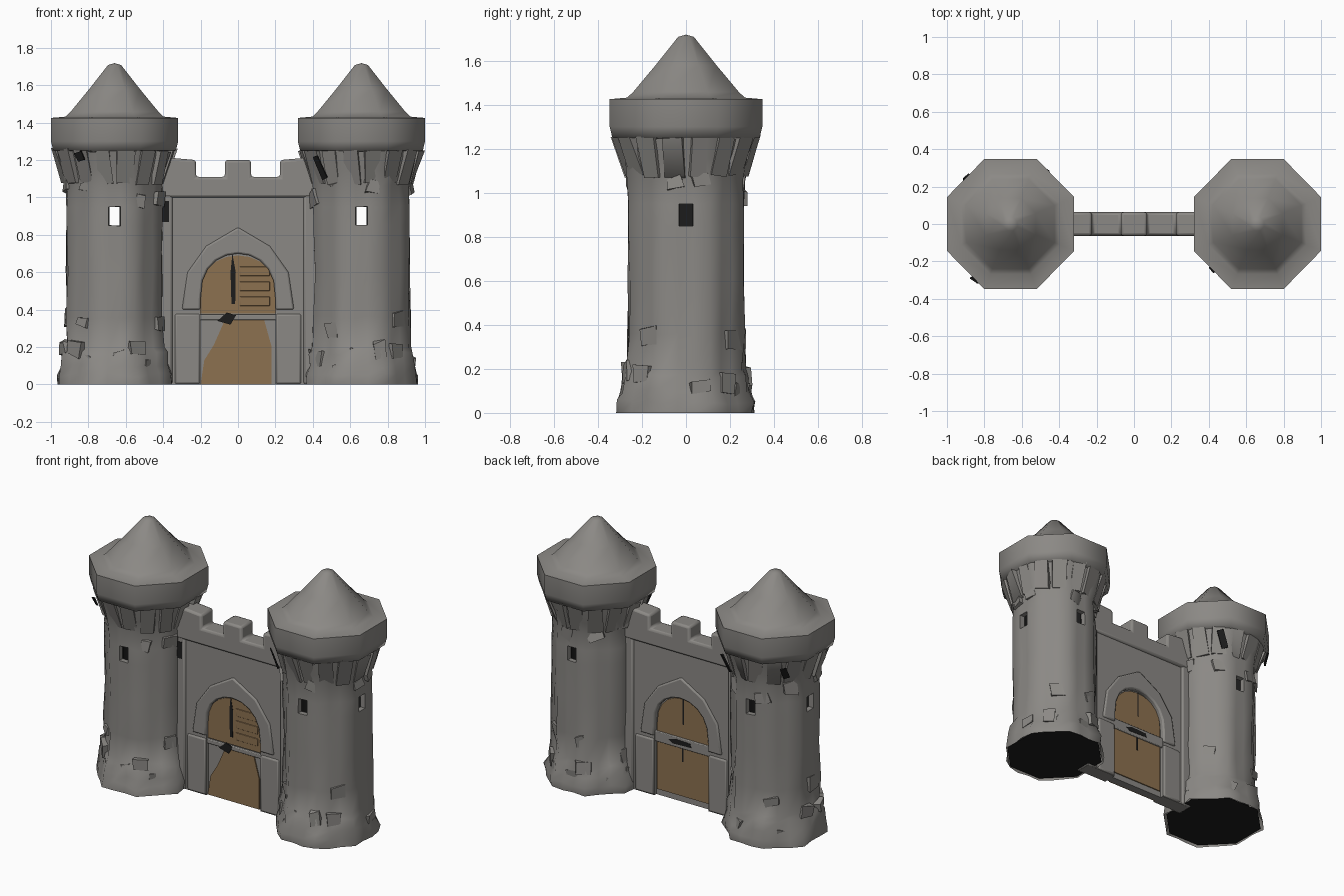
import bpy, bmesh, math, random
from mathutils import Vector, Matrix

random.seed(7)
cube = bpy.data.objects.get("Cube")
if cube:
    bpy.data.objects.remove(cube, do_unlink=True)


def material(name, rgb):
    m = bpy.data.materials.new(name)
    m.use_nodes = True
    m.diffuse_color = (*rgb, 1)
    m.node_tree.nodes["Principled BSDF"].inputs["Base Color"].default_value = (*rgb, 1)
    return m


STONE = material("grey_stone", (0.26, 0.25, 0.235))
WOOD = material("brown_wood", (0.265, 0.165, 0.08))
DARK = material("dark_opening", (0.012, 0.012, 0.012))


def finish(name, bm, mat, angle=50, bevel=0):
    mesh = bpy.data.meshes.new(name)
    bm.to_mesh(mesh)
    bm.free()
    ob = bpy.data.objects.new(name, mesh)
    bpy.context.collection.objects.link(ob)
    mesh.materials.append(mat)
    if bevel:
        mod = ob.modifiers.new("worn_edges", 'BEVEL')
        mod.width = bevel
        mod.segments = 2
    bpy.ops.object.select_all(action='DESELECT')
    ob.select_set(True)
    bpy.context.view_layer.objects.active = ob
    bpy.ops.object.shade_smooth_by_angle(angle=math.radians(angle))
    return ob


def octagon_point(k, cols, apothem, z, cx):
    """Point k on an eight-sided ring whose flats are split into cols strips."""
    side, step = divmod(k, cols)
    t = (-1, -0.3, 0.3)[step]
    a = side * math.pi / 4
    out, along = Vector((math.cos(a), math.sin(a), 0)), Vector((-math.sin(a), math.cos(a), 0))
    p = (out + along * t * math.tan(math.pi / 8)) * apothem
    return Vector((p.x + cx, p.y * 1.02, z))


def octagon_tube(rings, cx, cols, rough=None, tip=None):
    """Stack octagonal rings of (apothem, height); rough maps a height to a wobble."""
    bm = bmesh.new()
    n = 8 * cols
    loops = []
    for apothem, z in rings:
        amount = rough(z) if rough else 0
        loop = []
        for k in range(n):
            r = apothem + random.uniform(-amount, amount * 0.4)
            dz = random.uniform(-amount, amount) * 0.8 if z > 0 else 0
            loop.append(bm.verts.new(octagon_point(k, cols, r, z + dz, cx)))
        loops.append(loop)
    grid = {}
    for i, (lo, hi) in enumerate(zip(loops, loops[1:])):
        for k in range(n):
            j = (k + 1) % n
            grid[i, k] = bm.faces.new((lo[k], lo[j], hi[j], hi[k]))
    if tip:
        top = bm.verts.new((cx, 0, tip))
        for k in range(n):
            bm.faces.new((loops[-1][k], loops[-1][(k + 1) % n], top))
    return bm, grid


def cut_window(bm, face, depth, cx):
    """Open a face and give it a stone reveal running inwards."""
    outer = list(face.verts)
    mid = face.calc_center_median()
    inward = Vector((cx - mid.x, -mid.y, 0)).normalized() * depth
    inner = [bm.verts.new(v.co + inward) for v in outer]
    bm.faces.remove(face)
    for i in range(4):
        j = (i + 1) % 4
        bm.faces.new((outer[i], outer[j], inner[j], inner[i]))


def add_block(bm, size, matrix, rough=0.0, taper=1.0):
    """Stone block; taper scales the outward reach of its lower end."""
    made = bmesh.ops.create_cube(bm, size=1)["verts"]
    for v in made:
        low = v.co.z < 0
        v.co = Vector([c * s for c, s in zip(v.co, size)])
        if low and v.co.x > 0:
            v.co.x -= size[0] * (1 - taper)
        v.co += Vector([random.uniform(-rough, rough) for _ in range(3)])
        v.co = matrix @ v.co


def around(cx, z, angle, reach, lean=0.0, roll=0.0):
    """Placement on a tower side, with x pointing outwards."""
    return (Matrix.Translation((cx, 0, z)) @ Matrix.Rotation(angle, 4, 'Z')
            @ Matrix.Translation((reach, 0, 0)) @ Matrix.Rotation(lean, 4, 'Y') @ Matrix.Rotation(roll, 4, 'X'))


def slab(name, outline, half, mat, bevel=0, y=0):
    """Flat x-z outline extruded through the thickness of the wall."""
    bm = bmesh.new()
    front = bm.faces.new([bm.verts.new((x, y - half, z)) for x, z in outline])
    made = bmesh.ops.extrude_face_region(bm, geom=[front])["geom"]
    for v in made:
        if isinstance(v, bmesh.types.BMVert):
            v.co.y += 2 * half
    bmesh.ops.recalc_face_normals(bm, faces=bm.faces)
    return finish(name, bm, mat, 50 if bevel else 35, bevel)


def box(name, x0, x1, z0, z1, half, mat, bevel=0, y=0):
    return slab(name, [(x0, z0), (x1, z0), (x1, z1), (x0, z1)], half, mat, bevel, y)


def arch(width, spring, peak, steps=10):
    """Slightly pointed arch from right to left."""
    pts = []
    for i in range(steps + 1):
        a = math.pi * i / steps
        pts.append((width * math.cos(a), spring + (peak - spring) * math.sin(a) ** 0.8))
    return pts


# Towers
BODY = [(0.305, 0), (0.305, 0.05), (0.285, 0.1), (0.28, 0.17), (0.262, 0.2), (0.26, 0.36),
        (0.258, 0.6), (0.258, 0.85), (0.258, 0.95), (0.26, 1.06), (0.28, 1.15), (0.305, 1.25)]
LINING = [(0.222, 0.01), (0.222, 0.85), (0.222, 0.95), (0.222, 1.24)]
HEAD = [(0.25, 1.245), (0.328, 1.25), (0.34, 1.3), (0.34, 1.425), (0.262, 1.432),
        (0.235, 1.458), (0.135, 1.58), (0.035, 1.708)]


def stone_roughness(z):
    if z < 0.22:
        return 0.016
    return 0.003 if 0.8 < z < 1 else 0.012


for label, s in (("left", 1), ("right", -1)):
    cx = 0.66 * s
    # Hollow shaft and dark lining, with windows on the front, back and outer flats
    shaft, shaft_grid = octagon_tube(BODY, cx, 3, stone_roughness)
    lining, lining_grid = octagon_tube(LINING, cx, 3)
    for side in (2, 6, 0 if s > 0 else 4):
        cut_window(shaft, shaft_grid[7, side * 3 + 1], 0.035, cx)
        lining.faces.remove(lining_grid[1, side * 3 + 1])
    finish(label + "_tower_shaft", shaft, STONE, 60)
    finish(label + "_tower_lining", lining, DARK)
    underside, _ = octagon_tube([(0.288, 0.006)], cx, 1, tip=0.007)
    finish(label + "_tower_underside", underside, DARK)

    # Corbels carrying the overhanging head
    bm = bmesh.new()
    for k in range(16):
        m = around(cx, 1.165, (k + 0.5) * math.pi / 8, 0.285)
        add_block(bm, (0.09, 0.085, 0.18), m, 0.01, 0.35)
    finish(label + "_tower_corbels", bm, STONE, 60)

    # Rough stones set into the foot and the upper shaft
    bm = bmesh.new()
    for low, high, count in ((0.05, 0.2, 14), (0.22, 0.4, 5), (0.98, 1.12, 8)):
        for k in range(count):
            a = (k + random.uniform(0.2, 0.8)) * math.tau / count
            reach = 0.263 if low < 0.1 else 0.25
            reach /= math.cos((a + math.pi / 8) % (math.pi / 4) - math.pi / 8)
            m = around(cx, random.uniform(low, high), a, reach, 0, random.uniform(-0.3, 0.3))
            add_block(bm, (0.035, random.uniform(0.06, 0.1), random.uniform(0.05, 0.09)), m, 0.01)
    finish(label + "_tower_stones", bm, STONE, 60)

    # Head drum flowing into the pointed roof
    bm, _ = octagon_tube(HEAD, cx, 1, tip=1.718)
    finish(label + "_tower_head", bm, STONE, 80)

# Dark gaps between the corbels: tower side, compass angle, height, width, length
gaps = bmesh.new()
for s, angle, z, width, length in ((1, 228, 1.16, 0.04, 0.13), (-1, 238, 1.22, 0.045, 0.05),
                                   (-1, 60, 1.16, 0.04, 0.12), (-1, 135, 1.18, 0.04, 0.08)):
    m = around(0.66 * s, z, math.radians(angle), 0.328 + (z - 1.16) * 0.4, 0.33, 0.3)
    add_block(gaps, (0.008, width, length), m, 0.003)
finish("corbel_gaps", gaps, DARK, 30)

# Gate wall with an arched opening
DOOR = 0.2
opening = [(DOOR, 0)] + arch(DOOR, 0.46, 0.7) + [(-DOOR, 0)]
slab("gate_wall", [(-0.42, 0), *reversed(opening), (0.42, 0), (0.42, 1.03), (-0.42, 1.03)], 0.047, STONE)

# Crenellated parapet
right_edge = [(0.42, 1.0), (0.42, 1.22), (0.34, 1.21), (0.225, 1.2), (0.225, 1.11), (0.07, 1.11), (0.07, 1.2)]
left_edge = [(-x, z) for x, z in reversed(right_edge)]
slab("parapet", right_edge + left_edge, 0.063, STONE, 0.014)

# Pointed hood around the arch
hood_out = [(0.3, 0.4), (0.27, 0.6), (0.17, 0.74), (0, 0.84), (-0.17, 0.74), (-0.27, 0.6), (-0.3, 0.4)]
hood_in = list(reversed([(DOOR, 0.4)] + arch(DOOR, 0.46, 0.7) + [(-DOOR, 0.4)]))
slab("arch_hood", hood_out + hood_in, 0.058, STONE, 0.01)

# Side piers and door jambs
for label, s in (("left", 1), ("right", -1)):
    x0, x1 = sorted((0.35 * s, 0.43 * s))
    box(label + "_wall_pier", x0, x1, 0, 1.02, 0.06, STONE, 0.014)
    x0, x1 = sorted((0.2 * s, 0.34 * s))
    box(label + "_door_jamb", x0, x1, 0, 0.38, 0.055, STONE, 0.014)
box("right_pier_gap", -0.41, -0.37, 0.87, 0.98, 0.004, DARK, y=-0.06)

# Stone infill carrying separate wooden panels on each face
slab("gate_infill", opening, 0.026, STONE)
FRONT, BACK = -0.029, 0.029
slab("front_upper_panel", [(-0.2, 0.38), (0.2, 0.38)] + arch(0.2, 0.48, 0.69), 0.004, WOOD, y=FRONT)
slab("front_lower_panel", [(-0.2, 0.0), (0.18, 0.0), (0.18, 0.2), (0.14, 0.345), (-0.07, 0.345),
                           (-0.13, 0.21), (-0.18, 0.13)], 0.004, WOOD, y=FRONT)
slab("back_upper_panel", [(-0.19, 0.43), (0.19, 0.43)] + arch(0.19, 0.48, 0.69), 0.004, WOOD, y=BACK)
box("back_lower_panel", -0.19, 0.19, 0.04, 0.36, 0.004, WOOD, y=BACK)
box("front_crossbar", -0.21, 0.21, 0.345, 0.375, 0.008, STONE, 0.005, y=-0.034)
box("back_crossbar", -0.21, 0.21, 0.36, 0.43, 0.008, STONE, 0.005, y=0.034)

# Dark splits and gaps in the gate
slab("front_door_seam", [(-0.035, 0.43), (-0.015, 0.43), (-0.012, 0.6), (-0.03, 0.7), (-0.04, 0.6)],
     0.003, DARK, y=-0.032)
slab("front_crossbar_gap", [(-0.11, 0.34), (-0.04, 0.32), (-0.01, 0.37), (-0.06, 0.385)], 0.004, DARK, y=-0.04)
slab("back_crossbar_gap", [(-0.07, 0.385), (0.07, 0.38), (0.1, 0.4), (0.05, 0.415), (-0.06, 0.41)],
     0.004, DARK, y=0.04)
for x, low, high in ((0.0, 0.27, 0.36), (-0.005, 0.52, 0.69)):
    box("back_door_seam", x - 0.005, x + 0.005, low, high, 0.003, DARK, y=0.032)
# Raised planks on the upper front leaf
for z in (0.42, 0.5, 0.58):
    box("door_plank", 0.01, 0.17, z, z + 0.05, 0.004, WOOD, 0.003, y=-0.033)
